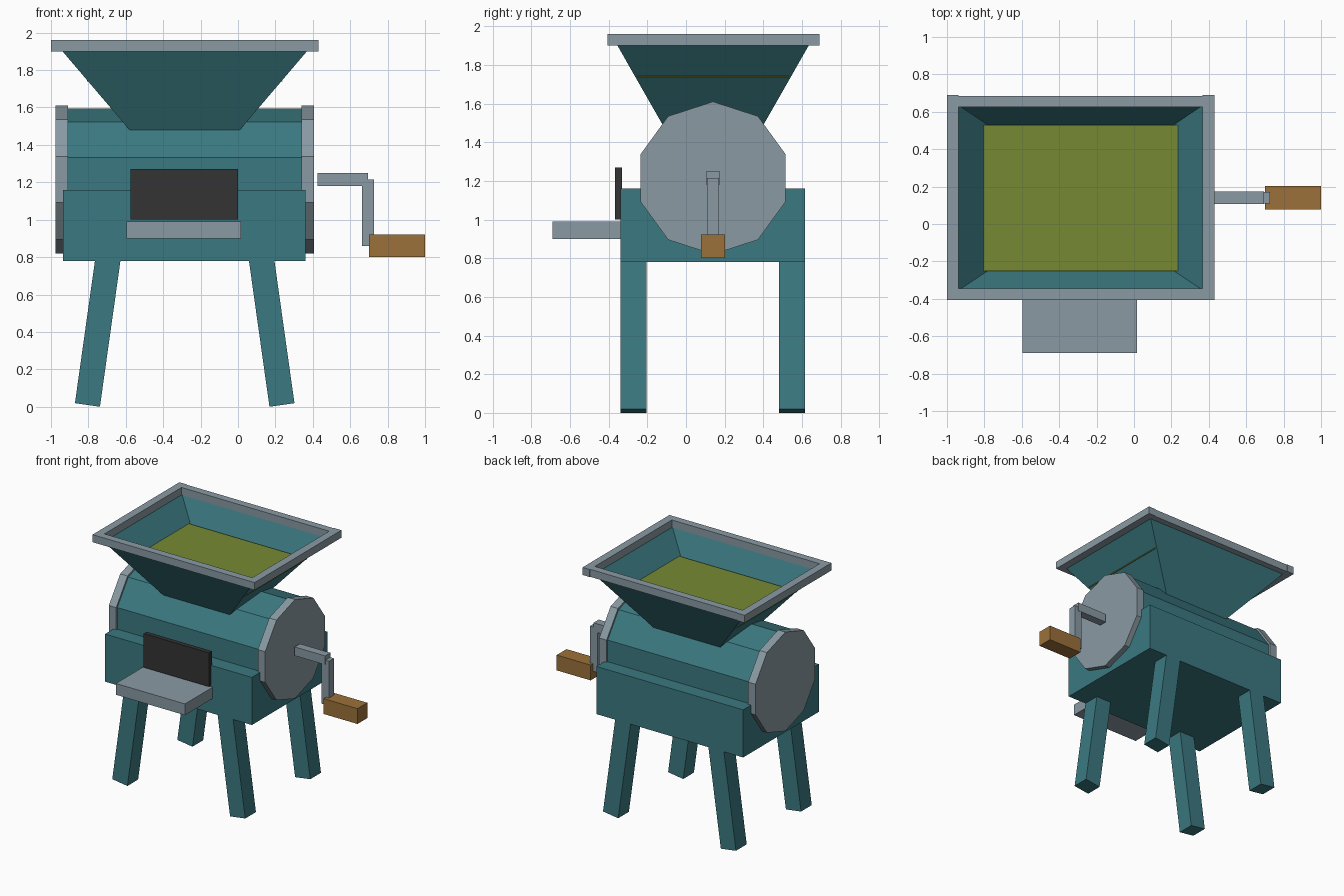
import bpy, bmesh, math
from mathutils import Matrix, Vector

if "Cube" in bpy.data.objects:
    bpy.data.objects.remove(bpy.data.objects["Cube"])

CX, CY = -0.285, 0.14      # body centre line
AXLE_Z = 1.215


def material(name, rgb):
    m = bpy.data.materials.new(name)
    lin = [c / 12.92 if c <= 0.04045 else ((c + 0.055) / 1.055) ** 2.4 for c in rgb]
    m.diffuse_color = (*lin, 1)
    m.use_nodes = True
    m.node_tree.nodes["Principled BSDF"].inputs["Base Color"].default_value = m.diffuse_color
    return m


TEAL = material("teal paint", (0.23, 0.475, 0.505))
STEEL = material("grey steel", (0.54, 0.605, 0.64))
DARK = material("dark opening", (0.20, 0.20, 0.20))
WOOD = material("wood", (0.61, 0.445, 0.23))
GREEN = material("green fill", (0.465, 0.54, 0.20))


def finish(name, bm, mat):
    me = bpy.data.meshes.new(name)
    bm.to_mesh(me)
    bm.free()
    me.materials.append(mat)
    ob = bpy.data.objects.new(name, me)
    bpy.context.collection.objects.link(ob)
    return ob


def box(name, x, y, z, mat, tilt=None):
    """Box from (min, max) ranges, optionally tilted about its centre."""
    bm = bmesh.new()
    size = Vector((x[1] - x[0], y[1] - y[0], z[1] - z[0]))
    mid = Vector((sum(x) / 2, sum(y) / 2, sum(z) / 2))
    mat4 = Matrix.Translation(mid)
    if tilt:
        mat4 = mat4 @ Matrix.Rotation(tilt, 4, 'Y')
    bmesh.ops.create_cube(bm, size=1, matrix=mat4 @ Matrix.Diagonal((*size, 1)))
    return finish(name, bm, mat)


def decagon(name, x, radius, mat):
    """Ten-sided cylinder along x with a vertex at the top."""
    bm = bmesh.new()
    ring = []
    for i in range(10):
        a = i * math.tau / 10
        ring.append(bm.verts.new((x[0], CY + radius * math.sin(a), AXLE_Z + radius * math.cos(a))))
    face = bm.faces.new(ring)
    ext = bmesh.ops.extrude_face_region(bm, geom=[face])
    verts = [v for v in ext["geom"] if isinstance(v, bmesh.types.BMVert)]
    bmesh.ops.translate(bm, verts=verts, vec=(x[1] - x[0], 0, 0))
    if face.is_valid is False or len(bm.faces) < 12:
        bm.faces.new(ring)
    bmesh.ops.recalc_face_normals(bm, faces=bm.faces)
    return finish(name, bm, mat)


# Body: base box, drum and end discs
box("base_box", (-0.935, 0.36), (-0.34, 0.615), (0.78, 1.16), TEAL)
decagon("drum", (-0.93, 0.36), 0.38, TEAL)
decagon("left_end_disc", (-0.975, -0.91), 0.395, STEEL)
decagon("right_end_disc", (0.34, 0.405), 0.395, STEEL)

# Splayed legs
TILT, LEG, LENGTH = math.radians(8), 0.135, 0.80
for sx, side in ((-1, "left"), (1, "right")):
    for y0, end in ((-0.34, "front"), (0.48, "back")):
        mx = CX + sx * (0.52 - LENGTH / 2 * math.sin(TILT))
        mz = 0.0095 + LENGTH / 2 * math.cos(TILT)
        box(f"{end}_{side}_leg", (mx - LEG / 2, mx + LEG / 2), (y0, y0 + LEG),
            (mz - LENGTH / 2, mz + LENGTH / 2), TEAL, tilt=-sx * TILT)

# Hopper: open tapered funnel
bm = bmesh.new()
rings = []
for hx, hy, z in ((0.295, 0.255, 1.48), (0.6575, 0.4975, 1.905)):
    rings.append([bm.verts.new((CX + sx * hx, CY + sy * hy, z))
                  for sx, sy in ((-1, -1), (1, -1), (1, 1), (-1, 1))])
for i in range(4):
    j = (i + 1) % 4
    bm.faces.new((rings[0][i], rings[0][j], rings[1][j], rings[1][i]))
finish("hopper", bm, TEAL)

# Hopper rim: four bars
RZ = (1.90, 1.96)
for s, side in ((-1, "left"), (1, "right")):
    box(f"{side}_rim_bar", sorted((CX + s * 0.652, CX + s * 0.715)), (-0.405, 0.69), RZ, STEEL)
for s, side in ((-1, "front"), (1, "back")):
    box(f"{side}_rim_bar", (CX - 0.652, CX + 0.652),
        sorted((CY + s * 0.485, CY + s * 0.545)), RZ, STEEL)

# Fill inside the hopper
box("hopper_fill", (CX - 0.522, CX + 0.522), (CY - 0.39, CY + 0.39), (1.738, 1.743), GREEN)

# Outlet and chute
box("outlet_opening", (-0.575, 0.0), (-0.367, -0.33), (1.0, 1.27), DARK)
box("outlet_chute", (-0.595, 0.015), (-0.69, -0.33), (0.90, 0.99), STEEL)

# Crank
box("crank_shaft", (0.425, 0.695), (0.107, 0.173), (1.18, 1.25), STEEL)
box("crank_arm", (0.662, 0.727), (0.109, 0.171), (0.86, 1.215), STEEL)
box("crank_handle", (0.70, 1.0), (0.078, 0.202), (0.80, 0.922), WOOD)
